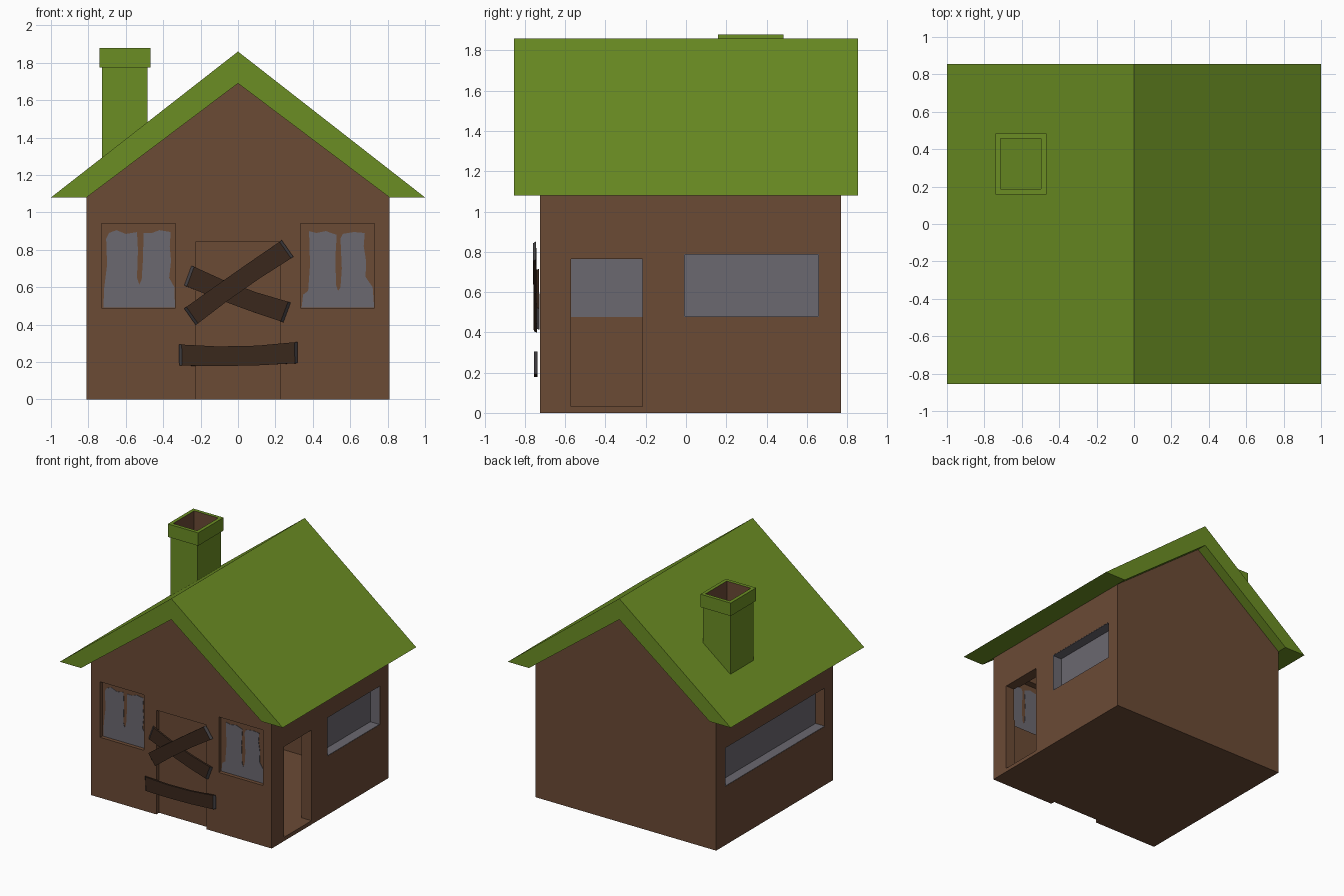
import bpy, bmesh
from mathutils import Vector

if "Cube" in bpy.data.objects:
    bpy.data.objects.remove(bpy.data.objects["Cube"])


def mat(name, col):
    m = bpy.data.materials.new(name)
    m.diffuse_color = (*col, 1)
    m.use_nodes = True
    m.node_tree.nodes["Principled BSDF"].inputs["Base Color"].default_value = m.diffuse_color
    return m


GREEN = mat("roof green", (0.147, 0.27, 0.017))
BROWN = mat("wall brown", (0.147, 0.069, 0.036))
GREY = mat("window grey", (0.147, 0.138, 0.162))
DARK = mat("plank brown", (0.042, 0.021, 0.012))
END = mat("plank end grey", (0.06, 0.055, 0.06))


def loft(name, rings, mats, rule=None):
    """Closed solid through a list of equal-length point rings."""
    bm = bmesh.new()
    vs = [[bm.verts.new(p) for p in r] for r in rings]
    n = len(rings[0])
    for a, b in zip(vs, vs[1:]):
        for i in range(n):
            j = (i + 1) % n
            bm.faces.new((a[i], a[j], b[j], b[i]))
    bm.faces.new(vs[0][::-1])
    bm.faces.new(vs[-1])
    bmesh.ops.recalc_face_normals(bm, faces=bm.faces)
    for f in bm.faces:
        f.material_index = rule(f) if rule else 0
    me = bpy.data.meshes.new(name)
    bm.to_mesh(me)
    bm.free()
    for m in mats:
        me.materials.append(m)
    ob = bpy.data.objects.new(name, me)
    bpy.context.collection.objects.link(ob)
    return ob


def prism(name, pts, y0, y1, m):
    """Extrude an x-z outline along y."""
    return loft(name, [[(x, y, z) for x, z in pts] for y in (y0, y1)], [m])


def box(name, x0, x1, y0, y1, z0, z1, m):
    return prism(name, [(x0, z0), (x1, z0), (x1, z1), (x0, z1)], y0, y1, m)


# hollow walls with gables
F, B, W, T = -0.725, 0.77, 0.81, 0.09
walls = prism("walls", [(-W, 0), (W, 0), (W, 1.08), (0, 1.69), (-W, 1.08)], F, B, BROWN)
SILL, HEAD = 0.475, 0.79
cutters = [
    (-W + T, W - T, F + T, B - T, 0.03, 1.05),            # room
    (-0.73, -0.335, F - 0.1, F + 0.2, 0.49, 0.94),        # front windows
    (0.335, 0.73, F - 0.1, F + 0.2, 0.49, 0.94),
    (-0.225, 0.225, F - 0.1, F + 0.035, -0.1, 0.845),     # front door recess
    (W - 0.2, W + 0.1, -0.57, -0.215, 0.031, 0.765),      # side doorway
    (W - 0.2, W + 0.1, -0.01, 0.66, SILL, HEAD),          # right window
    (-W - 0.1, -W + 0.2, -0.62, 0.655, SILL, HEAD),       # left window
]
bpy.context.view_layer.objects.active = walls
for c in cutters:
    cut = box("cutter", *c, BROWN)
    cut.hide_render = True
    mod = walls.modifiers.new("cut", "BOOLEAN")
    mod.operation, mod.solver, mod.object = "DIFFERENCE", "EXACT", cut
    bpy.ops.object.modifier_apply(modifier=mod.name)
    bpy.data.objects.remove(cut)

# side windows: pane at the inner wall plane, with grey linings
for side, s, y0, y1 in (("right", 1, -0.01, 0.66), ("left", -1, -0.62, 0.655)):
    a, b = sorted((s * (W - T), s * (W - T + 0.008)))
    box(side + "_window_pane", a, b, y0, y1, SILL, HEAD, GREY)
    a, b = sorted((s * (W - T), s * (W - 0.001)))
    e = 0.004
    box(side + "_window_sill", a, b, y0, y1, SILL, SILL + e, GREY)
    box(side + "_window_head", a, b, y0, y1, HEAD - e, HEAD, GREY)
    box(side + "_window_back_jamb", a, b, y1 - e, y1, SILL, HEAD, GREY)
    if s > 0:
        box(side + "_window_front_jamb", a, b, y0, y0 + e, SILL, HEAD, GREY)

# front windows: brown board with ragged glass showing on both sides
glass = {
    "left": [(-.72, .492), (-.337, .492), (-.34, .6), (-.368, .65), (-.358, .74), (-.365, .82),
             (-.36, .895), (-.42, .905), (-.46, .89), (-.505, .89), (-.508, .75), (-.515, .64),
             (-.528, .615), (-.54, .65), (-.535, .8), (-.54, .895), (-.6, .885), (-.65, .905),
             (-.69, .89), (-.705, .86), (-.70, .72), (-.715, .6)],
    "right": [(.34, .492), (.728, .492), (.72, .6), (.682, .655), (.685, .74), (.672, .82),
              (.678, .89), (.62, .895), (.56, .885), (.548, .86), (.555, .7), (.548, .6),
              (.535, .58), (.525, .61), (.52, .75), (.528, .88), (.47, .9), (.42, .89),
              (.38, .9), (.385, .72), (.375, .58), (.348, .56)],
}
for side, x0, x1 in (("left", -.73, -.335), ("right", .335, .73)):
    box(side + "_front_window_board", x0, x1, F + 0.03, F + 0.036, 0.49, 0.94, BROWN)
    prism(side + "_front_window_glass", glass[side], F + 0.027, F + 0.039, GREY)

# roof with flat eaves
prism("roof", [(-1, 1.08), (0, 1.86), (1, 1.08), (W, 1.08), (0, 1.69), (-W, 1.08)],
      -0.855, 0.855, GREEN)


# hollow chimney with cap, brown inside
def ring(hx, hy, z):
    return [(-0.605 + sx * hx, 0.322 + sy * hy, z)
            for sx, sy in ((-1, -1), (1, -1), (1, 1), (-1, 1))]


def chimney_inside(f):
    c = f.calc_center_median()
    return int(abs(c.x + 0.605) < 0.11 and abs(c.y - 0.322) < 0.137
               and 1.25 < c.z < 1.87)


loft("chimney", [ring(.122, .148, 1.22), ring(.122, .148, 1.775), ring(.136, .163, 1.775),
                 ring(.136, .163, 1.88), ring(.108, .135, 1.88), ring(.108, .135, 1.3)],
     [GREEN, BROWN], chimney_inside)


# boards nailed over the door: bent planks with slanted grey ends
def plank(name, start, end, width, y, tilt, sag):
    a, b = Vector((start[0], 0, start[1])), Vector((end[0], 0, end[1]))
    along = (b - a).normalized()
    up = Vector((-along.z, 0, along.x))
    rings = []
    for t in (0, 0.33, 0.66, 1):
        mid = a.lerp(b, t) + up * sag * (4 * t * (1 - t))
        mid.y = y + tilt * (t - 0.5)
        w = width / 2 * (1 if t in (0, 1) else 0.94)
        slant = along * (0.015 if t == 0 else -0.015 if t == 1 else 0)
        front, back = Vector((0, -0.008, 0)), Vector((0, 0.008, 0))
        rings.append([mid - up * w + front + slant, mid + up * w + front + slant,
                      mid + up * w + back, mid - up * w + back])
    loft(name, rings, [DARK, END], lambda f: int(abs(f.normal.dot(along)) > 0.6))


plank("low_plank", (-.315, .237), (.318, .25), .112, -.746, 0, -.012)
plank("falling_plank", (-.268, .662), (.262, .465), .112, -.737, 0.004, -.01)
plank("rising_plank", (-.257, .442), (.265, .807), .108, -.750, -0.004, .006)
